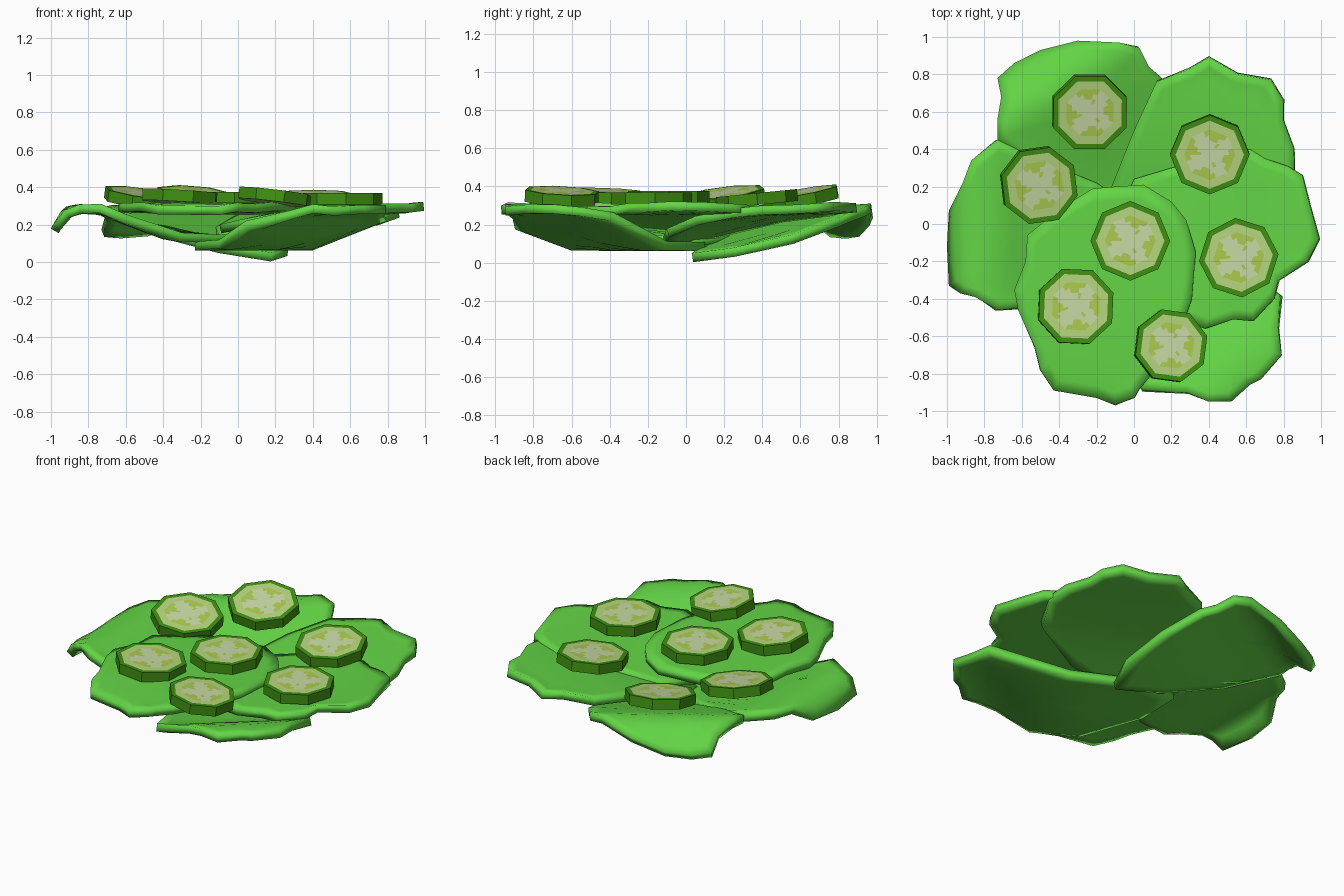
import bpy, bmesh, math, random
from mathutils import Vector, Matrix

if "Cube" in bpy.data.objects:
    bpy.data.objects.remove(bpy.data.objects["Cube"])

random.seed(4)


def material(name, rgb):
    m = bpy.data.materials.new(name)
    m.diffuse_color = (*rgb, 1)
    m.use_nodes = True
    m.node_tree.nodes["Principled BSDF"].inputs["Base Color"].default_value = m.diffuse_color
    return m


LEAF = material("leaf green", (0.125, 0.66, 0.06))
SKIN = material("cucumber skin", (0.05, 0.28, 0.006))
FLESH = material("cucumber flesh", (0.47, 0.68, 0.21))
SEED = material("seed yellow green", (0.42, 0.60, 0.08))
CORE = material("pale core", (0.58, 0.70, 0.38))


def make_object(name, bm, mats):
    me = bpy.data.meshes.new(name)
    bm.to_mesh(me)
    bm.free()
    for m in mats:
        me.materials.append(m)
    ob = bpy.data.objects.new(name, me)
    bpy.context.collection.objects.link(ob)
    return ob


def lerp_profile(profile, t):
    if t <= profile[0][0]:
        return profile[0][1]
    for (a, za), (b, zb) in zip(profile, profile[1:]):
        if t <= b:
            return za + (zb - za) * (t - a) / (b - a)
    return profile[-1][1]


def leaf(name, outline, tip, end, profile):
    """Leaf from its outline; height follows a profile running tip to end."""
    tip, end = Vector(tip), Vector(end)
    axis = end - tip
    pts = [Vector(p) for p in outline]
    centre = sum(pts, Vector((0, 0))) / len(pts)
    bm = bmesh.new()

    def vert(p, jitter=0.0):
        t = (p - tip).dot(axis) / axis.length_squared
        return bm.verts.new((p.x, p.y, lerp_profile(profile, t) + jitter))

    rings = []
    for s in (1, 0.88, 0.72, 0.5, 0.25):
        rings.append([vert(centre + (p - centre) * s,
                           random.uniform(-0.008, 0.012) if s == 1 and (p - tip).length > 0.5 else 0)
                      for p in pts])
    mid = vert(centre)
    n = len(pts)
    for a, b in zip(rings, rings[1:]):
        for i in range(n):
            j = (i + 1) % n
            bm.faces.new((a[i], a[j], b[j], b[i]))
    for i in range(n):
        bm.faces.new((rings[-1][i], rings[-1][(i + 1) % n], mid))
    bm.normal_update()
    if sum(f.normal.z for f in bm.faces) < 0:
        bmesh.ops.reverse_faces(bm, faces=bm.faces[:])
    ob = make_object(name, bm, [LEAF])
    sol = ob.modifiers.new("thickness", 'SOLIDIFY')
    sol.thickness, sol.offset = 0.048, -1
    bpy.ops.object.select_all(action='DESELECT')
    ob.select_set(True)
    bpy.context.view_layer.objects.active = ob
    bpy.ops.object.shade_smooth_by_angle(angle=math.radians(35))


# Bottom layer: back left, left and front right leaves
leaf("back_left_leaf",
     [(-.73, .45), (-.45, .25), (-.1, .1), (.18, .03), (.27, .25), (.25, .55), (.15, .78), (.08, .84),
      (.03, .94), (-.08, .97), (-.3, .98), (-.5, .93), (-.64, .86), (-.73, .78), (-.71, .68), (-.73, .56)],
     (.18, .03), (-.42, .95), [(0, .05), (.3, .12), (.6, .24), (.82, .31), (.92, .27), (1.02, .17)])
leaf("left_leaf",
     [(-.73, .45), (-.87, .34), (-.92, .21), (-.99, .07), (-1, -.12), (-.99, -.33), (-.93, -.37), (-.85, -.39),
      (-.73, -.46), (-.6, -.45), (-.3, -.3), (0, -.1), (.05, .05), (-.2, .22), (-.5, .34)],
     (.05, 0), (-1, 0), [(0, .14), (.4, .16), (.6, .24), (.74, .305), (.88, .31), (.95, .27), (1, .17)])
leaf("front_right_leaf",
     [(.78, -.38), (.77, -.55), (.79, -.7), (.68, -.83), (.62, -.86), (.52, -.95), (.4, -.95), (.28, -.9),
      (.04, -.88), (-.1, -.6), (-.23, -.2), (-.22, .1), (0, .1), (.4, -.1)],
     (-.23, .1), (.6, -.88), [(0, .108), (.5, .11), (.62, .15), (.82, .27), (.92, .31), (1, .30)])

# Middle layer: back right leaf, then right leaf
leaf("back_right_leaf",
     [(.12, .76), (.3, .83), (.4, .89), (.55, .8), (.73, .77), (.8, .66), (.8, .55), (.855, .4), (.86, .25),
      (.75, .05), (.4, -.1), (.1, -.12), (-.1, 0), (-.12, .2), (0, .5)],
     (.05, -.12), (.55, .85), [(0, .13), (.3, .22), (.55, .275), (.8, .30), (1, .31)])
leaf("right_leaf",
     [(0, .24), (.2, .3), (.42, .35), (.62, .4), (.7, .35), (.82, .31), (.9, .26), (.94, .1), (.99, -.08),
      (.93, -.2), (.77, -.3), (.75, -.4), (.64, -.52), (.53, -.51), (.38, -.56), (.2, -.5), (0, -.3), (-.1, 0)],
     (-.1, -.05), (.99, -.08), [(0, .2), (.25, .26), (.5, .29), (.8, .30), (1, .32)])

# Top layer: large front leaf
leaf("front_leaf",
     [(-.1, .2), (.05, .21), (.2, .12), (.28, .02), (.33, -.15), (.31, -.4), (.22, -.65), (.1, -.8), (.03, -.88),
      (0, -.93), (-.1, -.97), (-.2, -.93), (-.43, -.89), (-.5, -.78), (-.53, -.66), (-.62, -.46), (-.64, -.35),
      (-.58, -.2), (-.57, -.06), (-.4, .08), (-.22, .19)],
     (.05, .21), (-.15, -.97), [(0, .30), (.3, .31), (.7, .318), (1, .305)])


def cucumber_slice(name, x, y, z, turn, lean_x=0.0, lean_y=0.0, r=.213, h=.062):
    """Octagonal slice; lean_x / lean_y are the rises of the top towards +x / +y."""
    n = 24
    bm = bmesh.new()

    def ring(rad, zz):
        out = []
        for i in range(n):
            a, f = divmod(i, 3)
            p = Vector((math.cos(a * math.pi / 4), math.sin(a * math.pi / 4)))
            q = Vector((math.cos((a + 1) * math.pi / 4), math.sin((a + 1) * math.pi / 4)))
            p = p.lerp(q, f / 3) * rad
            out.append(bm.verts.new((p.x, p.y, zz)))
        return out

    def face(verts, idx):
        bm.faces.new(verts).material_index = idx

    radii = [r, r * .86, r * .64, r * .5, r * .36, r * .22]
    low = ring(r, -h)
    rings = [ring(q, 0) for q in radii]
    top = bm.verts.new((0, 0, 0))
    face(low[::-1], 1)
    for i in range(n):
        j = (i + 1) % n
        face((low[i], low[j], rings[0][j], rings[0][i]), 0)
        for k in range(5):
            a, b = rings[k], rings[k + 1]
            # skin rim, flesh band, then seed blotches around a pale core
            if k < 2:
                idx = k
            elif k == 2:
                idx = 3 if i % 6 in (1, 2) else 2
            elif k == 3:
                idx = 2 if i % 6 in (4, 5) else 3
            else:
                idx = 2 if i % 8 == 3 else 3
            face((a[i], a[j], b[j], b[i]), idx)
        face((rings[-1][i], rings[-1][j], top), 3)
    ob = make_object(name, bm, [SKIN, FLESH, SEED, CORE])
    normal = Vector((-lean_x, -lean_y, 1)).normalized()
    rot = Vector((0, 0, 1)).rotation_difference(normal).to_matrix().to_4x4()
    ob.matrix_world = Matrix.Translation((x, y, z)) @ rot @ Matrix.Rotation(math.radians(turn), 4, 'Z')


# Seven cucumber slices
cucumber_slice("slice_centre", -.02, -.09, .375, 0)
cucumber_slice("slice_front_left", -.31, -.44, .38, 20, -.06, -.03)
cucumber_slice("slice_front", .2, -.65, .378, 15, -.12, -.05, r=.2)
cucumber_slice("slice_right", .56, -.18, .368, 5)
cucumber_slice("slice_back_right", .405, .37, .365, 0, 0, .1)
cucumber_slice("slice_back", -.235, .595, .37, 22, -.08, .18)
cucumber_slice("slice_left", -.505, .205, .37, 30, -.14, .12)
